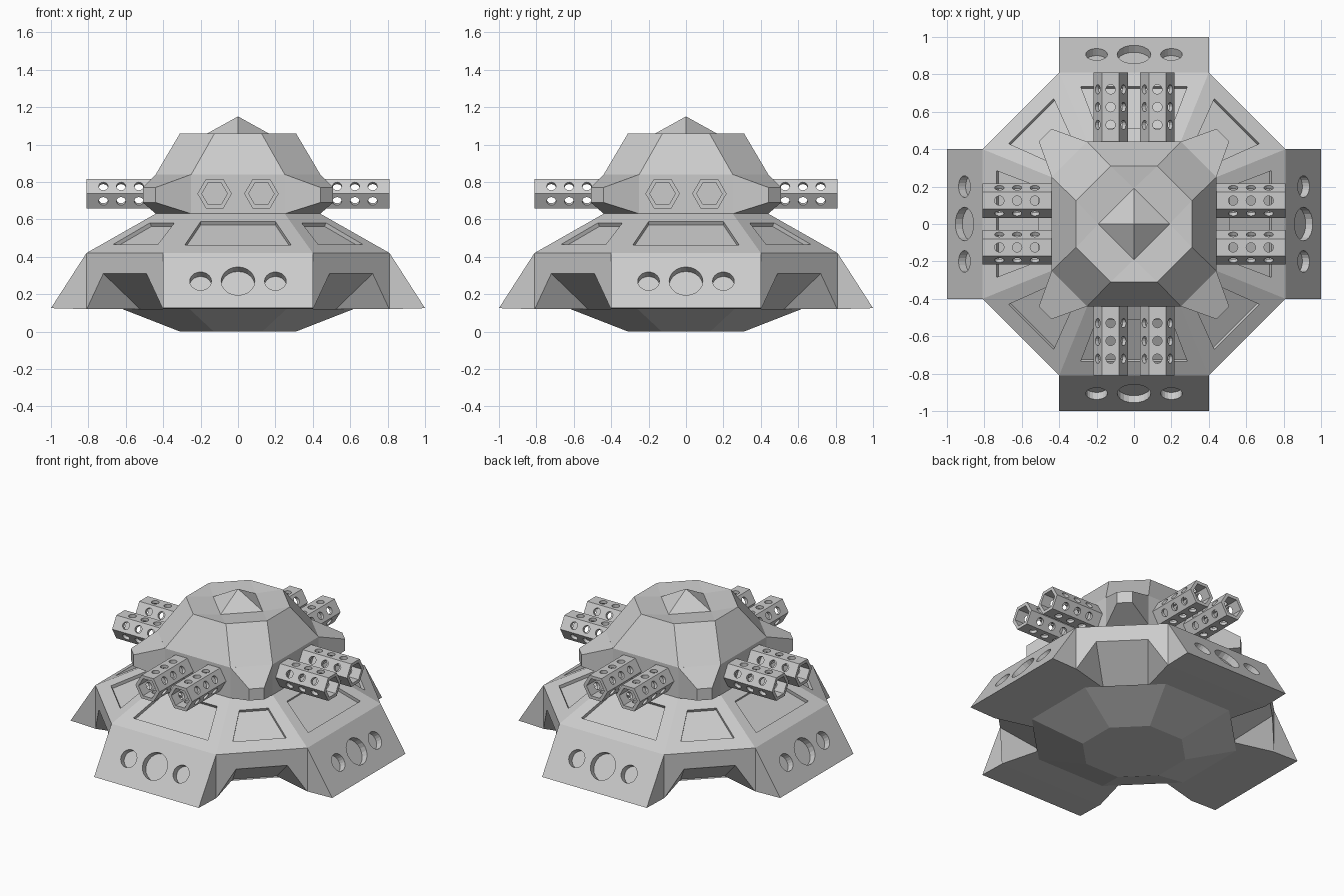
import bpy, bmesh, math
from mathutils import Vector, Matrix

if "Cube" in bpy.data.objects:
    bpy.data.objects.remove(bpy.data.objects["Cube"])

QUARTERS = [k * math.pi / 2 for k in range(4)]
DIAGONALS = [a + math.pi / 4 for a in QUARTERS]


def turn(points, angle):
    m = Matrix.Rotation(angle, 3, 'Z')
    return [m @ Vector(p) for p in points]


def solids(name, groups):
    """One object holding the convex hull of each point group."""
    bm = bmesh.new()
    for pts in groups:
        part = bmesh.new()
        for p in pts:
            part.verts.new(p)
        res = bmesh.ops.convex_hull(part, input=part.verts[:])
        junk = [v for v in part.verts if not v.link_faces]
        bmesh.ops.delete(part, geom=junk, context='VERTS')
        bmesh.ops.dissolve_limit(part, angle_limit=0.01, verts=part.verts[:], edges=part.edges[:])
        bmesh.ops.recalc_face_normals(part, faces=part.faces[:])
        tmp = bpy.data.meshes.new("tmp")
        part.to_mesh(tmp)
        part.free()
        bm.from_mesh(tmp)
        bpy.data.meshes.remove(tmp)
    me = bpy.data.meshes.new(name)
    bm.to_mesh(me)
    bm.free()
    ob = bpy.data.objects.new(name, me)
    bpy.context.collection.objects.link(ob)
    return ob


def carve(ob, cutter):
    """Subtract cutter from ob, then delete the cutter."""
    mod = ob.modifiers.new("cut", 'BOOLEAN')
    mod.operation, mod.solver, mod.object = 'DIFFERENCE', 'EXACT', cutter
    mod.use_self = True
    bpy.context.view_layer.update()
    me = bpy.data.meshes.new_from_object(ob.evaluated_get(bpy.context.evaluated_depsgraph_get()))
    ob.modifiers.clear()
    ob.data = me
    bpy.data.objects.remove(cutter)


def octagon(r, h, z):
    """Corners of an octagon with flats at distance r, half side h."""
    return [p for a in QUARTERS for p in turn([(-h, -r, z), (h, -r, z)], a)]


def disc(center, normal, r, depth_in, depth_out, n=20):
    """Points of a cylinder along normal through center."""
    q = Vector(normal).to_track_quat('Z', 'Y')
    return [Vector(center) + q @ Vector((r * math.cos(2 * math.pi * i / n), r * math.sin(2 * math.pi * i / n), d))
            for d in (-depth_in, depth_out) for i in range(n)]


def panel(bottom, top, normal):
    """Thin slab around a trapezoid; each end is (half width, distance, z)."""
    n = Vector(normal).normalized()
    quad = [Vector((s * w, -d, z)) for w, d, z in (bottom, top) for s in (-1, 1)]
    return [p + n * k for p in quad for k in (-0.022, 0.03)]


# Main body: octagonal wall and sloped roof
body = solids("base_body", [octagon(.81, .4, .12) + octagon(.81, .4, .42) + octagon(.44, .25, .63)])
flat_panel = panel((.285, .736, .462), (.2, .514, .588), (0, -.21, .37))
diag_panel = panel((.17, .778, .4645), (.092, .573, .5815), (0, -.21, .368))
carve(body, solids("panel_cutter", [turn(flat_panel, a) for a in QUARTERS]
                   + [turn(diag_panel, a) for a in DIAGONALS]))

# Tapered notches below the diagonal walls
notch = [(s * w, -d, z) for s in (-1, 1) for w, d, z in
         ((.163, .8556, .31), (.163, .9, .31), (.288, .8556, .12), (.288, .9, .12),
          (.288, .8556, .08), (.288, .9, .08), (.14, .6, .12), (.14, .6, .08))]
carve(body, solids("notch_cutter", [turn(notch, a) for a in DIAGONALS]))

# Flared armour skirts with round recesses
wedge = [(s * .4, y, z) for s in (-1, 1) for y, z in ((-.81, .42), (-1, .125), (-.81, .12))]
skirts = solids("armour_skirts", [turn(wedge, a) for a in QUARTERS])
face_n = (0, -.295, .19)
holes = [disc((x, -.907, .27), face_n, r, .045, .05) for x, r in ((-.2, .058), (0, .09), (.2, .058))]
carve(skirts, solids("hole_cutter", [turn(h, a) for a in QUARTERS for h in holes]))

# Shallow faceted hull underneath
solids("lower_hull", [octagon(.62, .26, .121) + octagon(.31, .13, 0)])

# Turret ring with truncated corner bosses
solids("turret_ring", [octagon(.44, .25, .63) + octagon(.44, .25, .84)])
boss = [(s * w, -d, z) for s in (-1, 1) for w, d, z in
        ((.134, .488, .63), (.134, .488, .84), (.048, .672, .69), (.048, .672, .77))]
solids("corner_bosses", [turn(boss, a) for a in DIAGONALS])

# Dome walls, with a sunken star cap and a four-sided peak
bm = bmesh.new()
low = [bm.verts.new(p) for p in octagon(.44, .25, .84)]
rim = [bm.verts.new(p) for p in octagon(.31, .125, 1.06)]
star = [bm.verts.new(turn([(0, -.19, 1.045)], a)[0]) for a in QUARTERS]
peak = bm.verts.new((0, 0, 1.15))
for i in range(8):
    j = (i + 1) % 8
    bm.faces.new((low[i], low[j], rim[j], rim[i]))
for k in range(4):
    n = (k + 1) % 4
    bm.faces.new((rim[2 * k], rim[2 * k + 1], star[k]))
    bm.faces.new((rim[2 * k + 1], rim[2 * n], star[n], star[k]))
    bm.faces.new((star[k], star[n], peak))
bmesh.ops.recalc_face_normals(bm, faces=bm.faces[:])
me = bpy.data.meshes.new("turret_dome")
bm.to_mesh(me)
bm.free()
bpy.context.collection.objects.link(bpy.data.objects.new("turret_dome", me))


# Perforated hexagonal barrels, two per side
def hexagon(r, y):
    return [(r * math.cos(i * math.pi / 3), y, r * math.sin(i * math.pi / 3)) for i in range(6)]


barrel = solids("gun_barrel", [hexagon(.092, -.42) + hexagon(.092, -.81)])
carve(barrel, solids("bore_cutter", [hexagon(.068, -.445) + hexagon(.068, -.85)]))
ports = [disc((0, y, 0), (math.sin(a), 0, math.cos(a)), .025, .12, .12, 16)
         for y in (-.53, -.625, -.72) for a in (0, math.pi / 3, 2 * math.pi / 3)]
for i in range(3):
    # one port direction at a time so cutters never overlap
    carve(barrel, solids("port_cutter", ports[i::3]))
mesh = barrel.data
bpy.data.objects.remove(barrel)
for k, a in enumerate(QUARTERS):
    for s in (-1, 1):
        gun = bpy.data.objects.new(f"gun_barrel_{k}_{'left' if s < 0 else 'right'}", mesh)
        gun.matrix_world = Matrix.Rotation(a, 4, 'Z') @ Matrix.Translation((s * .125, 0, .737))
        bpy.context.collection.objects.link(gun)
